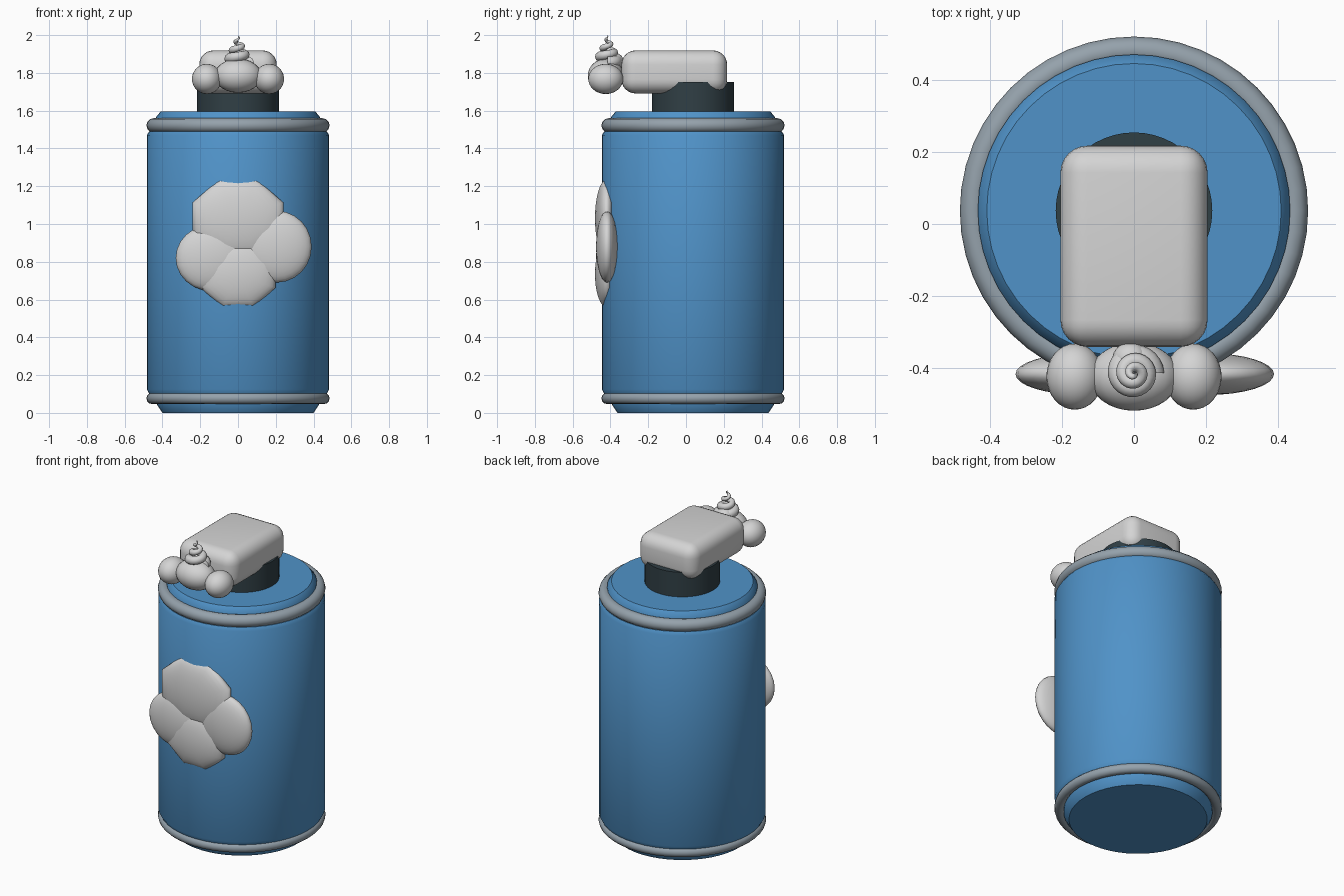
import bpy, bmesh, math
from mathutils import Matrix, Vector

cube = bpy.data.objects.get("Cube")
if cube:
    bpy.data.objects.remove(cube, do_unlink=True)

AXIS_Y = 0.037   # centre line of the can
NOSE_Y = -0.425  # centre line of the foam


def material(name, rgb):
    m = bpy.data.materials.new(name)
    m.use_nodes = True
    color = (*rgb, 1)
    m.diffuse_color = color
    m.node_tree.nodes["Principled BSDF"].inputs["Base Color"].default_value = color
    return m


BLUE = material("can blue", (0.08, 0.29, 0.58))
STEEL = material("rim grey", (0.30, 0.36, 0.41))
DARK = material("neck charcoal", (0.03, 0.05, 0.06))
WHITE = material("foam white", (0.66, 0.66, 0.66))


def finish(name, bm, mat, angle=40):
    bmesh.ops.recalc_face_normals(bm, faces=bm.faces)
    mesh = bpy.data.meshes.new(name)
    bm.to_mesh(mesh)
    bm.free()
    mesh.materials.append(mat)
    ob = bpy.data.objects.new(name, mesh)
    bpy.context.collection.objects.link(ob)
    bpy.ops.object.select_all(action='DESELECT')
    ob.select_set(True)
    bpy.context.view_layer.objects.active = ob
    bpy.ops.object.shade_smooth_by_angle(angle=math.radians(angle))
    return ob


def lathe(name, profile, mat, steps=48, closed=False):
    """Spin a (radius, z) profile around the can's centre line."""
    bm = bmesh.new()
    verts = [bm.verts.new((r, AXIS_Y, z)) for r, z in profile]
    edges = [bm.edges.new(p) for p in zip(verts, verts[1:])]
    if closed:
        edges.append(bm.edges.new((verts[-1], verts[0])))
    bmesh.ops.spin(bm, geom=verts + edges, cent=(0, AXIS_Y, 0), axis=(0, 0, 1),
                   angle=math.tau, steps=steps)
    bmesh.ops.remove_doubles(bm, verts=bm.verts, dist=0.0001)
    return finish(name, bm, mat)


def ring(name, radius, tube, z):
    pts = [(radius + tube * math.cos(i * math.tau / 12),
            z + tube * math.sin(i * math.tau / 12)) for i in range(12)]
    return lathe(name, pts, STEEL, closed=True)


def blob(name, center, radii, segments=24, turn=0.0):
    """Ellipsoid whose poles point along y."""
    bm = bmesh.new()
    bmesh.ops.create_uvsphere(bm, u_segments=segments, v_segments=16, radius=1)
    mat = (Matrix.Translation(center) @ Matrix.Diagonal((*radii, 1))
           @ Matrix.Rotation(math.pi / 2, 4, 'X') @ Matrix.Rotation(turn, 4, 'Z'))
    bmesh.ops.transform(bm, matrix=mat, verts=bm.verts)
    return finish(name, bm, WHITE, 80)


# Can body with stepped, chamfered ends
lathe("can_body", [(0, 0), (0.40, 0), (0.43, 0.045), (0.43, 0.09), (0.47, 0.10),
                   (0.483, 0.125), (0.483, 1.47), (0.47, 1.49), (0.435, 1.50),
                   (0.435, 1.565), (0.41, 1.595), (0, 1.595)], BLUE)
ring("bottom_rim", 0.455, 0.03, 0.077)
ring("top_rim", 0.447, 0.038, 1.522)

# Neck and spray cap
lathe("neck", [(0, 1.58), (0.218, 1.58), (0.218, 1.752), (0, 1.752)], DARK)
bm = bmesh.new()
bmesh.ops.create_cube(bm, size=1)
bmesh.ops.scale(bm, vec=(0.41, 0.56, 0.228), verts=bm.verts)
bmesh.ops.translate(bm, vec=(0, -0.062, 1.805), verts=bm.verts)
bmesh.ops.bevel(bm, geom=bm.edges[:], offset=0.075, segments=6, profile=0.5,
                affect='EDGES')
finish("spray_cap", bm, WHITE)

# Foam: one centre lump, a lump on each side, a small one behind
blob("foam_centre", (0, NOSE_Y, 1.785), (0.125, 0.095, 0.09))
for side, label in ((1, "left"), (-1, "right")):
    blob("foam_" + label, (side * 0.165, NOSE_Y, 1.768), (0.079, 0.092, 0.08))
blob("foam_back", (-0.01, -0.375, 1.86), (0.05, 0.045, 0.045))

# Tapering foam swirl swept along a rising spiral
bm = bmesh.new()
steps, sides, turns = 80, 10, 3.2
loops = []
for i in range(steps + 1):
    t = i / steps
    a = t * turns * math.tau
    reach = 0.052 * (1 - t) ** 0.9
    tube = 0.030 * (1 - t) ** 0.8 + 0.002
    out = Vector((math.cos(a), math.sin(a), 0))
    mid = Vector((0, NOSE_Y + 0.01, 1.855 + 0.143 * t ** 1.05)) + out * reach
    loops.append([bm.verts.new(mid + tube * (out * math.cos(b) + Vector((0, 0, math.sin(b)))))
                  for b in (k * math.tau / sides for k in range(sides))])
for low, high in zip(loops, loops[1:]):
    for k in range(sides):
        n = (k + 1) % sides
        bm.faces.new((low[k], low[n], high[n], high[k]))
bm.faces.new(loops[0])
bm.faces.new(loops[-1])
finish("foam_swirl", bm, WHITE, 80)

# Four-lobed emblem on the front
OCT = math.pi / 8
blob("emblem_top", (0, -0.42, 1.03), (0.26, 0.062, 0.222), 8, OCT)
blob("emblem_bottom", (0, -0.42, 0.735), (0.215, 0.062, 0.19), 8, OCT)
blob("emblem_left", (0.205, -0.418, 0.88), (0.185, 0.058, 0.19))
blob("emblem_right", (-0.14, -0.418, 0.82), (0.19, 0.058, 0.175))
